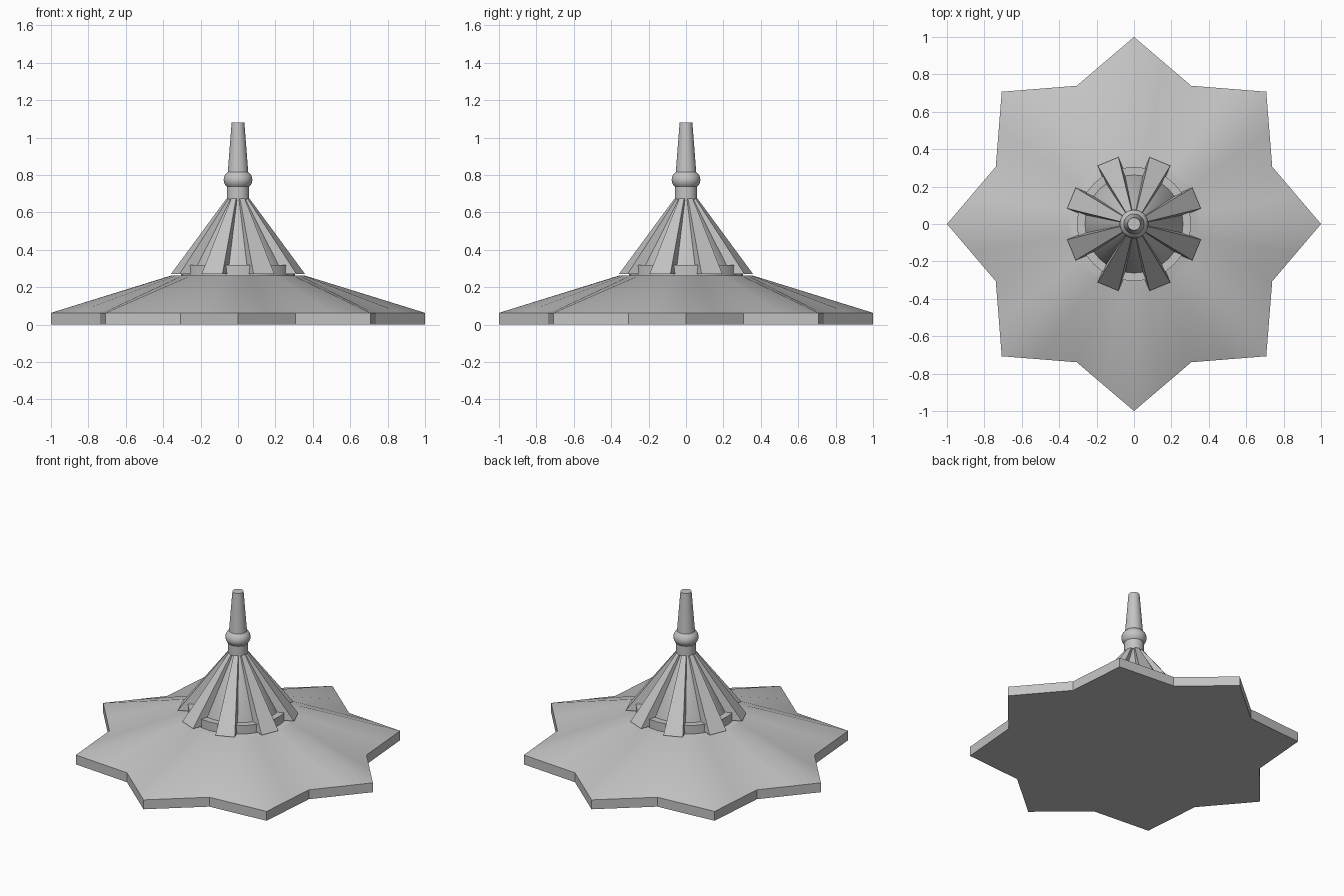
import bpy
import bmesh
from math import cos, sin, pi, radians

cube = bpy.data.objects.get("Cube")
if cube:
    bpy.data.objects.remove(cube, do_unlink=True)

grey = bpy.data.materials.new("plain grey")
grey.use_nodes = True
grey.diffuse_color = (0.55, 0.55, 0.55, 1)
grey.node_tree.nodes["Principled BSDF"].inputs["Base Color"].default_value = (0.55, 0.55, 0.55, 1)


def finish(name, bm, smooth=None):
    """Turn a bmesh into a named object, optionally smoothed by angle."""
    bmesh.ops.recalc_face_normals(bm, faces=bm.faces)
    mesh = bpy.data.meshes.new(name)
    bm.to_mesh(mesh)
    bm.free()
    mesh.materials.append(grey)
    obj = bpy.data.objects.new(name, mesh)
    bpy.context.collection.objects.link(obj)
    if smooth:
        bpy.ops.object.select_all(action="DESELECT")
        obj.select_set(True)
        bpy.context.view_layer.objects.active = obj
        bpy.ops.object.shade_smooth_by_angle(angle=radians(smooth))
    return obj


def loft(name, loops, smooth=None):
    """Skin a stack of equal loops and cap both ends."""
    bm = bmesh.new()
    rows = [[bm.verts.new(p) for p in loop] for loop in loops]
    n = len(rows[0])
    for a, b in zip(rows, rows[1:]):
        for i in range(n):
            j = (i + 1) % n
            bm.faces.new((a[i], a[j], b[j], b[i]))
    bm.faces.new(rows[0][::-1])
    bm.faces.new(rows[-1])
    return finish(name, bm, smooth)


def circle(r, z, n=32):
    return [(r * cos(2 * pi * i / n), r * sin(2 * pi * i / n), z) for i in range(n)]


def turned(name, profile, smooth=35):
    return loft(name, [circle(r, z) for r, z in profile], smooth)


def star(z):
    """Eight-pointed outline with a midpoint on every edge."""
    tips = [((1 if k % 2 == 0 else 0.8) * cos(k * pi / 8),
             (1 if k % 2 == 0 else 0.8) * sin(k * pi / 8)) for k in range(16)]
    loop = []
    for k, (x, y) in enumerate(tips):
        u, v = tips[(k + 1) % 16]
        loop += [(x, y, z), ((x + u) / 2, (y + v) / 2, z)]
    return loop


# Star plate rising to a round flat top
loft("star_base", [star(0), star(0.063), circle(0.355, 0.263)], 30)

# Round collar and cone under the ribs
turned("collar", [(0.305, 0.26), (0.305, 0.32), (0.255, 0.32)])
turned("inner_cone", [(0.262, 0.3), (0.262, 0.32), (0.045, 0.68)])

# Eight ribs that widen towards the bottom
for k in range(8):
    a = (k + 0.5) * pi / 4
    bm = bmesh.new()

    def corner(r, w, z):
        return bm.verts.new((r * cos(a) - w * sin(a), r * sin(a) + w * cos(a), z))

    profile = [(0.362, 0.06, 0.272), (0.06, 0.014, 0.675),
               (0.02, 0.014, 0.675), (0.27, 0.06, 0.272)]
    left = [corner(r, w, z) for r, w, z in profile]
    right = [corner(r, -w, z) for r, w, z in profile]
    bm.faces.new(left)
    bm.faces.new(right[::-1])
    for i in range(4):
        j = (i + 1) % 4
        bm.faces.new((left[i], right[i], right[j], left[j]))
    finish(f"rib_{k + 1}", bm)

# Spire: neck, rounded bead and tapered shaft
turned("neck", [(0.06, 0.67), (0.06, 0.74)])
bead = [(0.077 * cos(t), 0.775 + 0.06 * sin(t))
        for t in (radians(d) for d in range(-60, 61, 15))]
turned("bead", bead)
turned("shaft", [(0.056, 0.8), (0.034, 1.08)])
